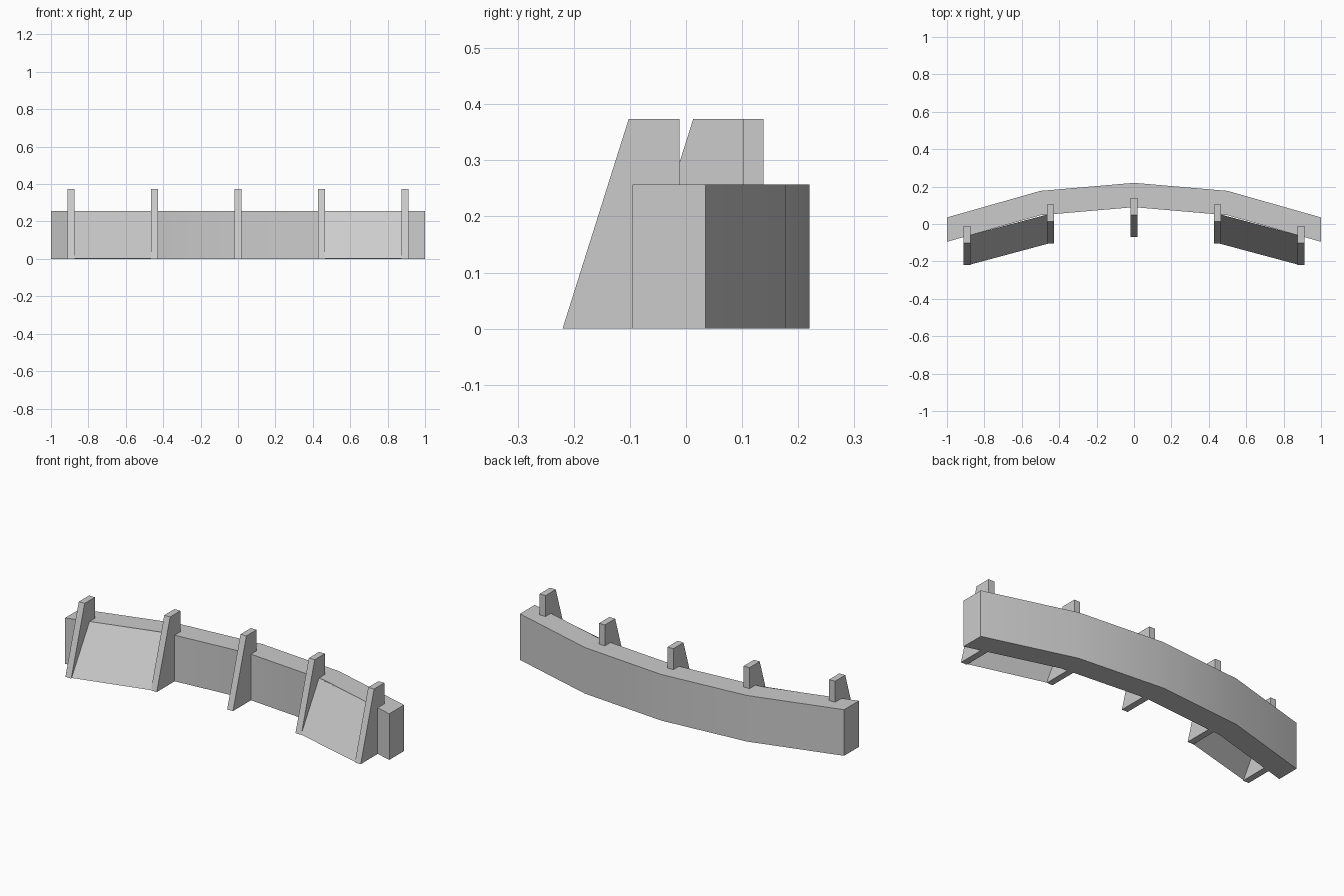
import bpy

if "Cube" in bpy.data.objects:
    bpy.data.objects.remove(bpy.data.objects["Cube"])

grey = bpy.data.materials.new("stone_grey")
grey.diffuse_color = (0.6, 0.6, 0.6, 1)
grey.use_nodes = True
grey.node_tree.nodes["Principled BSDF"].inputs["Base Color"].default_value = grey.diffuse_color


def make_object(name, verts, faces):
    mesh = bpy.data.meshes.new(name)
    mesh.from_pydata(verts, [], faces)
    mesh.materials.append(grey)
    obj = bpy.data.objects.new(name, mesh)
    bpy.context.collection.objects.link(obj)
    return obj


def prism(name, ring_a, ring_b):
    """Solid between two matching outlines, ring_a counter-clockwise seen from outside."""
    n = len(ring_a)
    sides = [(i, i + n, (i + 1) % n + n, (i + 1) % n) for i in range(n)]
    caps = [tuple(range(n)), tuple(reversed(range(n, 2 * n)))]
    return make_object(name, ring_a + ring_b, caps + sides)


# Curved wall: bent plan extruded upward
WALL_H, WALL_T = 0.257, 0.13
back = [(-1, 0.035), (-0.5, 0.177), (0, 0.22), (0.5, 0.177), (1, 0.035)]
plan = [(x, y - WALL_T) for x, y in back] + back[::-1]
wall = prism("curved_wall", [(x, y, WALL_H) for x, y in plan],
             [(x, y, 0) for x, y in plan])
bpy.context.view_layer.objects.active = wall
wall.select_set(True)
bpy.ops.object.shade_smooth_by_angle(angle=0.5)

# Buttresses: tapered side profile, five along the wall
HALF = 0.018
for i, (x, foot) in enumerate([(-0.893, -0.22), (-0.446, -0.105), (0, -0.07),
                               (0.446, -0.105), (0.893, -0.22)]):
    profile = [(foot, 0), (foot + 0.208, 0), (foot + 0.208, 0.374), (foot + 0.118, 0.374)]
    prism(f"buttress_{i + 1}", [(x + HALF, y, z) for y, z in profile],
          [(x - HALF, y, z) for y, z in profile])

# Sloping panels between the outer pairs of buttresses
for side, name in ((-1, "left"), (1, "right")):
    quad = [(side * 0.455, -0.104, 0.002), (side * 0.88, -0.218, 0.002),
            (side * 0.88, -0.06, 0.256), (side * 0.455, 0.053, 0.256)]
    make_object(f"sloping_panel_{name}", quad, [(0, 1, 2, 3) if side > 0 else (3, 2, 1, 0)])
